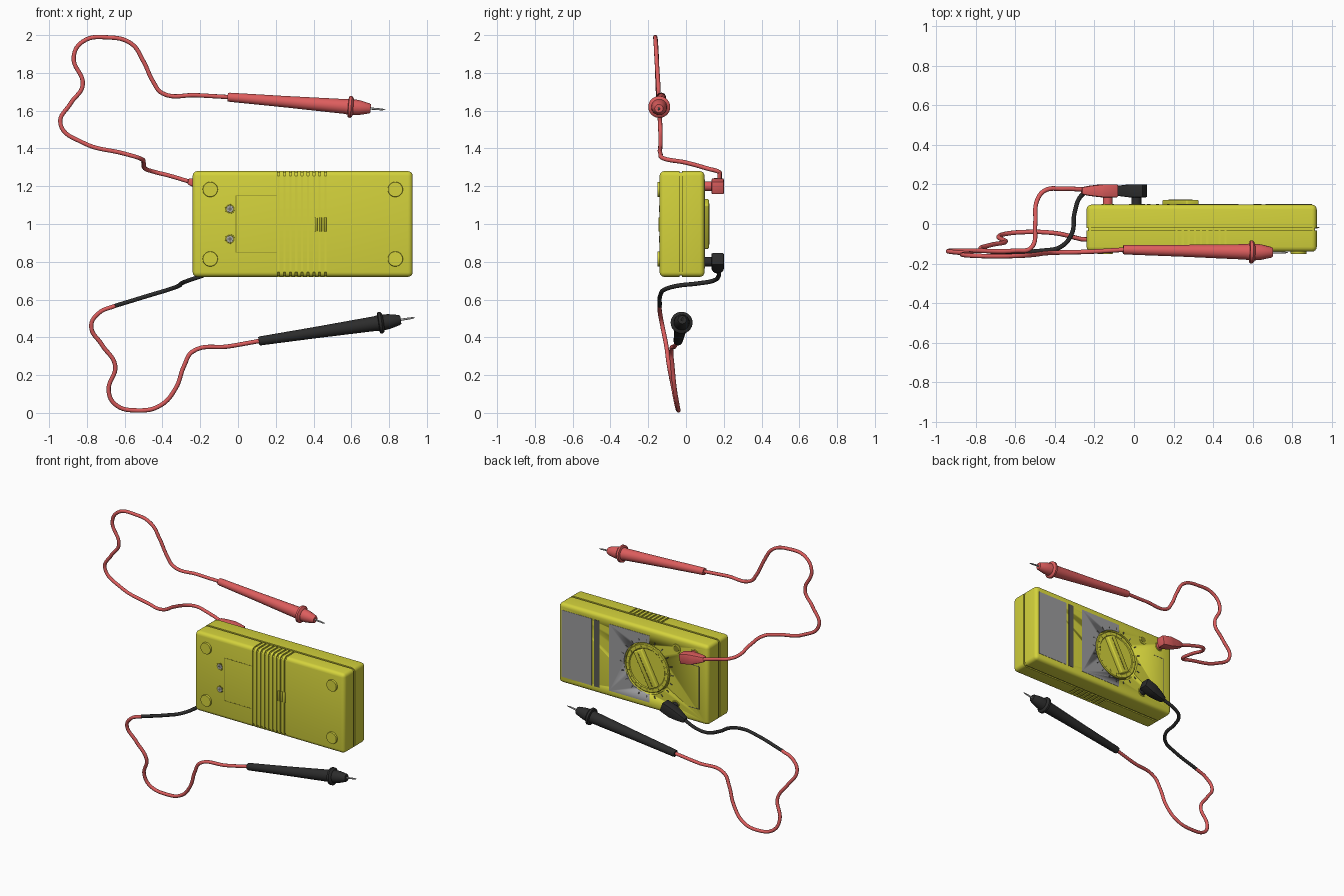
import bpy, bmesh, math
from mathutils import Vector, Matrix

if "Cube" in bpy.data.objects:
    bpy.data.objects.remove(bpy.data.objects["Cube"])


def material(name, rgb):
    m = bpy.data.materials.new(name)
    m.diffuse_color = (*rgb, 1)
    m.use_nodes = True
    m.node_tree.nodes["Principled BSDF"].inputs["Base Color"].default_value = m.diffuse_color
    return m


YELLOW = material("yellow", (0.66, 0.65, 0.045))
RED = material("red", (0.72, 0.11, 0.11))
BLACK = material("black", (0.025, 0.025, 0.025))
GREY = material("panel_grey", (0.33, 0.33, 0.34))
DARK = material("dark_grey", (0.10, 0.10, 0.09))
METAL = material("metal", (0.4, 0.4, 0.4))
LINE = material("dark_yellow", (0.25, 0.24, 0.02))


def finish(name, bm, mat, smooth=True):
    bmesh.ops.recalc_face_normals(bm, faces=bm.faces[:])
    me = bpy.data.meshes.new(name)
    bm.to_mesh(me)
    bm.free()
    ob = bpy.data.objects.new(name, me)
    bpy.context.collection.objects.link(ob)
    if mat:
        me.materials.append(mat)
    if smooth:
        bpy.context.view_layer.objects.active = ob
        bpy.ops.object.select_all(action='DESELECT')
        ob.select_set(True)
        bpy.ops.object.shade_smooth_by_angle(angle=math.radians(35))
    return ob


def box(name, lo, hi, mat, bevel=0.0, segs=3, skip_y=None, tilt=0.0):
    """Box between two corners; edges lying on y = skip_y stay sharp; tilt turns it about y."""
    lo, hi = Vector(lo), Vector(hi)
    bm = bmesh.new()
    bmesh.ops.create_cube(bm, size=1)
    c, s = (lo + hi) / 2, hi - lo
    for v in bm.verts:
        v.co = Vector((v.co.x * s.x, v.co.y * s.y, v.co.z * s.z))
    if bevel:
        edges = [e for e in bm.edges if skip_y is None or
                 any(abs(v.co.y + c.y - skip_y) > 1e-4 for v in e.verts)]
        bmesh.ops.bevel(bm, geom=edges, offset=bevel, segments=segs, profile=0.5, affect='EDGES')
    bm.transform(Matrix.Translation(c) @ Matrix.Rotation(tilt, 4, 'Y'))
    return finish(name, bm, mat)


def lathe(name, profile, start, end, mat, n=32):
    """Revolve (distance, radius) pairs along the line from start to end."""
    start, end = Vector(start), Vector(end)
    q = (end - start).to_track_quat('Z', 'Y')
    bm = bmesh.new()
    rings = [[bm.verts.new(start + q @ Vector((r * math.cos(2 * math.pi * i / n),
              r * math.sin(2 * math.pi * i / n), d))) for i in range(n)] for d, r in profile]
    for a, b in zip(rings, rings[1:]):
        for i in range(n):
            j = (i + 1) % n
            bm.faces.new((a[i], a[j], b[j], b[i]))
    bm.faces.new(rings[0])
    bm.faces.new(rings[-1])
    return finish(name, bm, mat)


def disc(name, x, z, y0, y1, r, mat, n=32):
    d = abs(y1 - y0)
    return lathe(name, [(0, r), (d * 0.8, r), (d, r * 0.96)], (x, y0, z), (x, y1, z), mat, n)


def cut(target, cutter):
    m = target.modifiers.new("cut", 'BOOLEAN')
    m.operation, m.solver, m.object = 'DIFFERENCE', 'EXACT', cutter
    cutter.hide_render = True
    cutter.hide_set(True)


def cable(name, pts, mat):
    cu = bpy.data.curves.new(name, 'CURVE')
    cu.dimensions, cu.bevel_depth, cu.bevel_resolution = '3D', 0.0115, 3
    cu.resolution_u, cu.use_fill_caps = 8, True
    sp = cu.splines.new('BEZIER')
    sp.bezier_points.add(len(pts) - 1)
    for bp, p in zip(sp.bezier_points, pts):
        bp.co = p
        bp.handle_left_type = bp.handle_right_type = 'AUTO'
    cu.materials.append(mat)
    bpy.context.collection.objects.link(bpy.data.objects.new(name, cu))


# case halves with a recessed seam
X0, X1, Z0, Z1 = -0.24, 0.925, 0.72, 1.28
rear = box("case_rear", (X0, -0.14, Z0), (X1, -0.034, Z1), YELLOW, 0.025, 4, -0.034)
face = box("case_face", (X0, -0.02, Z0), (X1, 0.098, Z1), YELLOW, 0.025, 4, -0.02)
box("seam_core", (X0 + .008, -0.06, Z0 + .008), (X1 - .008, 0.0, Z1 - .008), YELLOW, 0.012)

# grip grooves wrapping the rear half
bm = bmesh.new()
U = [(-0.02, 1.3), (-0.16, 1.3), (-0.16, 0.7), (-0.02, 0.7), (-0.02, 0.726), (-0.115, 0.726),
     (-0.134, 0.745), (-0.134, 1.255), (-0.115, 1.274), (-0.02, 1.274)]
for i in range(9):
    f = bm.faces.new([bm.verts.new((0.21 + i * 0.031, y, z)) for y, z in U])
    g = bmesh.ops.extrude_face_region(bm, geom=[f])["geom"]
    bmesh.ops.translate(bm, verts=[v for v in g if isinstance(v, bmesh.types.BMVert)], vec=(0.011, 0, 0))
cut(rear, finish("groove_cutter", bm, None, False))

# raised bars, feet, screws and battery door lines on the rear
for i in range(3):
    box(f"rear_bar_{i}", (0.408 + i * 0.024, -0.146, 0.96), (0.42 + i * 0.024, -0.13, 1.035), YELLOW, 0.003, 2)
for i, (x, z) in enumerate([(-0.147, 0.815), (-0.147, 1.183), (0.833, 0.815), (0.833, 1.183)]):
    disc(f"foot_{i}", x, z, -0.13, -0.152, 0.04, YELLOW)
for i, z in enumerate((0.92, 1.08)):
    disc(f"screw_recess_{i}", -0.043, z, -0.13, -0.1408, 0.026, LINE)
    disc(f"screw_{i}", -0.043, z, -0.13, -0.143, 0.018, METAL)
    for k in (0, 1):
        box(f"screw_slot_{i}_{k}", (-0.055, -0.144, z - .002), (-0.031, -0.14, z + .002), DARK, tilt=k * math.pi / 2)
box("door_edge", (-0.012, -0.141, 0.85), (-0.008, -0.135, 1.15), LINE)
for i, z in enumerate((0.85, 1.15)):
    box(f"door_side_{i}", (-0.01, -0.141, z - .002), (0.205, -0.135, z + .002), LINE)

# display, stripe and dial panel on the face
box("display", (0.665, 0.09, 0.765), (0.9, 0.1, 1.235), GREY)
box("label_stripe", (0.605, 0.09, 0.765), (0.645, 0.1, 1.235), DARK)
panel = box("dial_panel", (0.215, 0.09, 0.765), (0.53, 0.1, 1.235), GREY)

# rotary dial in a round recess
DX, DZ = 0.235, 1.0
well = disc("dial_well_cutter", DX, DZ, 0.06, 0.16, 0.178, None, 48)
cut(face, well)
cut(panel, well)
lathe("dial_disc", [(0, 0.168), (0.036, 0.168), (0.041, 0.163), (0.041, 0.14), (0.036, 0.135)],
      (DX, 0.058, DZ), (DX, 0.2, DZ), YELLOW, 48)
tilt = math.radians(28)
box("dial_handle", (DX - .036, 0.08, DZ - .133), (DX + .036, 0.122, DZ + .133), YELLOW, 0.008, 3, tilt=tilt)
box("dial_pointer", (DX - .004, 0.12, DZ - .12), (DX + .004, 0.1235, DZ + .12), LINE, tilt=tilt)
for i in range(20):
    a = 2 * math.pi * i / 20
    for part, r, h, y in (("range_tick", 0.198, 0.009, 0.0985), ("dial_notch", 0.152, 0.008, 0.097)):
        x, z = DX + r * math.sin(a), DZ + r * math.cos(a)
        box(f"{part}_{i}", (x - .003, 0.09, z - h), (x + .003, y + .0025, z + h),
            DARK if r > 0.18 else LINE, tilt=a)

# sockets and the printed frame near them
for i, (x, z) in enumerate([(0.005, 1.2), (-0.133, 1.2), (0.012, 0.8)]):
    disc(f"socket_rim_{i}", x, z, 0.09, 0.101, 0.032, YELLOW)
    disc(f"socket_hole_{i}", x, z, 0.09, 0.1018, 0.022, LINE)
box("socket_frame_long", (-0.172, 0.09, 0.82), (-0.168, 0.0988, 1.12), DARK)
for i, z in enumerate((0.82, 1.12)):
    box(f"socket_frame_end_{i}", (-0.17, 0.09, z - .002), (-0.09, 0.0988, z + .002), DARK)


def plug(name, x, z, angle, mat):
    """Elbow plug: round stem plus a block tapering toward the cable."""
    disc(name + "_stem", x, z, 0.09, 0.15, 0.025, mat)
    bm = bmesh.new()
    secs = [(-0.048, 0.034, 0.033), (0.03, 0.036, 0.033), (0.09, 0.026, 0.026), (0.135, 0.016, 0.018)]
    rings = [[bm.verts.new((d, b * h, a * w)) for a, b in ((-1, -1), (1, -1), (1, 1), (-1, 1))]
             for d, w, h in secs]
    for p, q in zip(rings, rings[1:]):
        for i in range(4):
            bm.faces.new((p[i], p[(i + 1) % 4], q[(i + 1) % 4], q[i]))
    bm.faces.new(rings[0])
    bm.faces.new(rings[-1])
    bmesh.ops.bevel(bm, geom=bm.edges[:], offset=0.007, segments=2, profile=0.5, affect='EDGES')
    bm.transform(Matrix.Translation((x, 0.168, z)) @ Matrix.Rotation(angle, 4, 'Y'))
    finish(name + "_body", bm, mat)


plug("red_plug", -0.133, 1.2, math.radians(191), RED)
plug("black_plug", 0.012, 0.8, math.radians(160), BLACK)


def probe(name, start, tip, mat):
    lathe(name + "_grip", [(0, .012), (0, .022), (.01, .024), (.3, .030), (.62, .039), (.64, .042), (.643, .057),
          (.657, .058), (.665, .05), (.668, .042), (.70, .039), (.752, .027), (.76, .022), (.76, .006)],
          start, tip, mat)
    lathe(name + "_pin", [(.75, .006), (.82, .005), (.838, .001)], start, tip, METAL, 12)


probe("red_probe", (-0.055, -0.13, 1.672), (0.78, -0.145, 1.605), RED)
probe("black_probe", (0.11, -0.042, 0.38), (0.94, -0.018, 0.505), BLACK)

# leads
cable("red_lead", [
    (-0.25, .175, 1.222), (-0.36, .178, 1.255), (-0.45, .17, 1.278), (-0.49, .12, 1.292), (-0.5, 0, 1.325),
    (-0.52, -.12, 1.348), (-0.6, -.135, 1.372), (-0.82, -.135, 1.43), (-0.94, -.137, 1.53), (-0.885, -.145, 1.64),
    (-0.822, -.15, 1.735), (-0.87, -.155, 1.885), (-0.82, -.16, 1.967), (-0.69, -.163, 1.988),
    (-0.565, -.16, 1.955), (-0.5, -.155, 1.86), (-0.45, -.148, 1.755), (-0.4, -.145, 1.692),
    (-0.22, -.14, 1.682), (-0.05, -.13, 1.672)], RED)
cable("black_lead_upper", [
    (-0.11, .17, 0.756), (-0.2, .172, 0.722), (-0.265, .145, 0.7), (-0.3, .06, 0.685), (-0.315, -.05, 0.672),
    (-0.37, -.115, 0.652), (-0.46, -.135, 0.625), (-0.65, -.14, 0.567)], BLACK)
cable("black_lead_lower", [
    (-0.65, -.14, 0.567), (-0.735, -.138, 0.53), (-0.777, -.125, 0.46), (-0.72, -.105, 0.36),
    (-0.65, -.09, 0.25), (-0.685, -.065, 0.12), (-0.65, -.05, 0.045), (-0.53, -.04, 0.013),
    (-0.41, -.045, 0.04), (-0.33, -.06, 0.13), (-0.285, -.072, 0.25), (-0.24, -.078, 0.325),
    (-0.05, -.06, 0.352), (0.12, -.042, 0.382)], RED)
